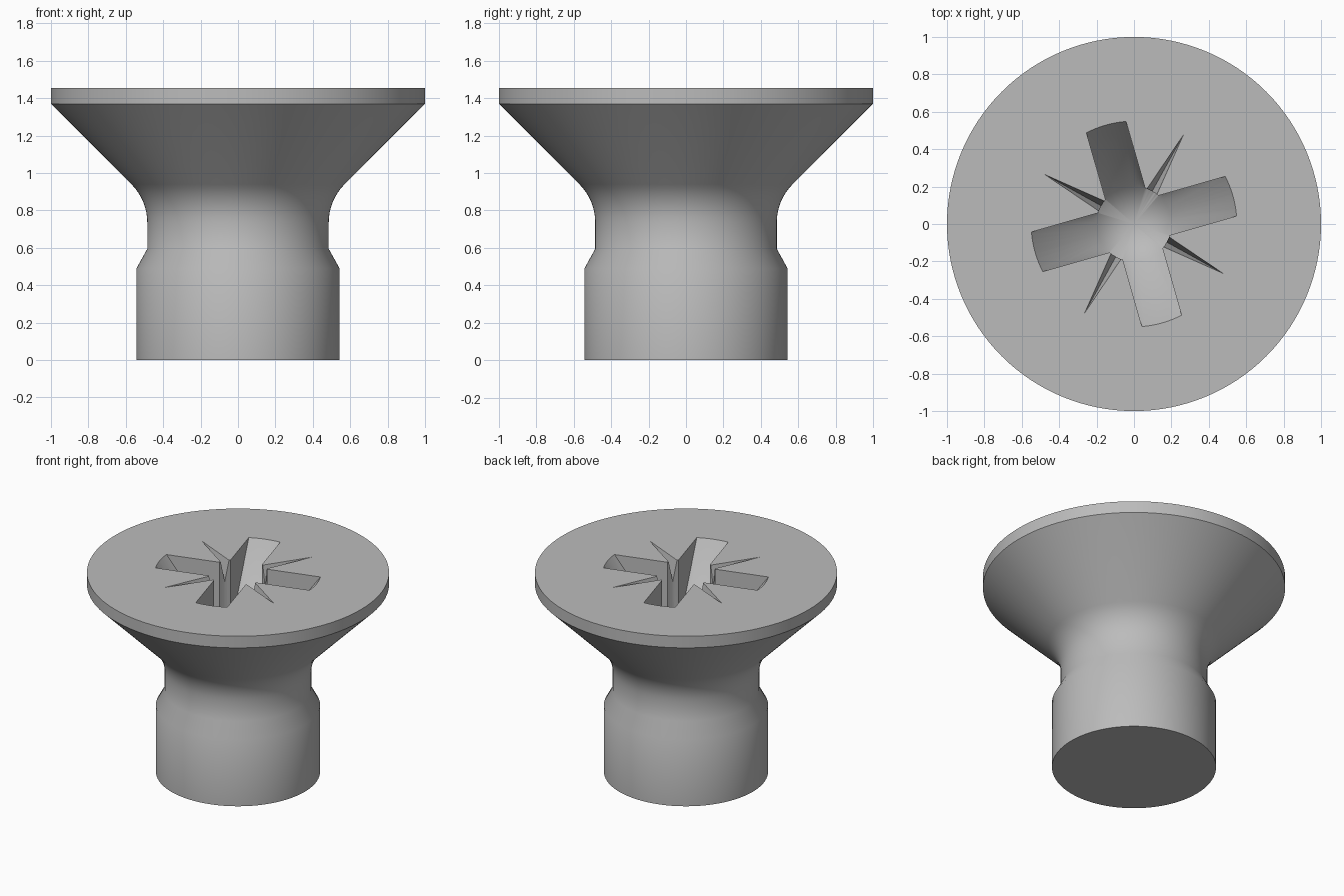
import bpy, bmesh, math
from mathutils import Matrix, Vector

cube = bpy.data.objects.get("Cube")
if cube:
    bpy.data.objects.remove(cube, do_unlink=True)

TOP = 1.455      # height of the head's flat face
TURN = 16        # rotation of the cross recess in degrees

steel = bpy.data.materials.new("grey steel")
steel.use_nodes = True
steel.diffuse_color = (0.5, 0.5, 0.5, 1)
steel.node_tree.nodes["Principled BSDF"].inputs["Base Color"].default_value = (0.5, 0.5, 0.5, 1)


def add_object(name, bm):
    bmesh.ops.recalc_face_normals(bm, faces=bm.faces)
    mesh = bpy.data.meshes.new(name)
    bm.to_mesh(mesh)
    bm.free()
    mesh.materials.append(steel)
    obj = bpy.data.objects.new(name, mesh)
    bpy.context.collection.objects.link(obj)
    return obj


def lathe(name, profile, steps=128):
    """Closed solid of revolution; the profile starts and ends on the axis."""
    bm = bmesh.new()
    verts = [bm.verts.new((r, 0, z)) for r, z in profile]
    edges = [bm.edges.new(pair) for pair in zip(verts, verts[1:])]
    bmesh.ops.spin(bm, geom=verts + edges, axis=(0, 0, 1), cent=(0, 0, 0),
                   angle=math.tau, steps=steps, use_duplicate=False)
    bmesh.ops.remove_doubles(bm, verts=bm.verts, dist=1e-5)
    return add_object(name, bm)


def hull(name, points, angle):
    bm = bmesh.new()
    for p in points:
        bm.verts.new(Matrix.Rotation(math.radians(angle), 3, "Z") @ Vector(p))
    bmesh.ops.convex_hull(bm, input=bm.verts)
    bmesh.ops.dissolve_limit(bm, angle_limit=0.01, verts=bm.verts, edges=bm.edges)
    return add_object(name, bm)


def boolean(target, tool, operation):
    mod = target.modifiers.new(operation.lower(), "BOOLEAN")
    mod.operation, mod.solver, mod.object = operation, "EXACT", tool
    bpy.context.view_layer.objects.active = target
    bpy.ops.object.modifier_apply(modifier=mod.name)
    bpy.data.objects.remove(tool, do_unlink=True)


# Screw body: shank, chamfer, neck, fillet, countersunk head and rim
fillet = 0.29
arc = [(0.485 + fillet * (1 - math.cos(a)), 0.735 + fillet * math.sin(a))
       for a in (math.radians(45) * i / 8 for i in range(9))]
screw = lathe("screw_body", [(0, 0), (0.543, 0), (0.543, 0.49), (0.485, 0.595)]
              + arc + [(1, 1.37), (1, TOP), (0, TOP)])

# Cross recess: two bars and a round core, trimmed by a cone
recess = lathe("recess_core", [(0, 0.3), (0.2, 0.3), (0.2, 1.7), (0, 1.7)], 64)
for angle in (TURN, TURN + 90):
    bar = hull("recess_bar", [(x, y, z) for x in (-0.8, 0.8) for y in (-0.11, 0.11)
                              for z in (0.3, 1.7)], angle)
    boolean(recess, bar, "UNION")
slope = 0.7      # radius gained per unit of height on the arm floors
cone = lathe("recess_cone", [(0, TOP - 0.62), (0.2, TOP - 0.35 / slope),
                             (0.55 + 0.1 * slope, TOP + 0.1), (0, TOP + 0.1)])
boolean(recess, cone, "INTERSECT")
boolean(screw, recess, "DIFFERENCE")

# Thin V grooves between the arms, rising from the core to the face
rise = 0.16 / 0.366
spread = 0.2
for i in range(4):
    points = []
    for r in (0.1, 0.7):
        z = TOP + (r - 0.546) * rise
        points += [(r, 0, z), (r, 0.4 * spread, z + 0.4), (r, -0.4 * spread, z + 0.4)]
    boolean(screw, hull("groove", points, TURN + 45 + 90 * i), "DIFFERENCE")

# Smooth shading with sharp rims
bpy.ops.object.select_all(action="DESELECT")
screw.select_set(True)
bpy.context.view_layer.objects.active = screw
bpy.ops.object.shade_smooth_by_angle(angle=math.radians(32))
